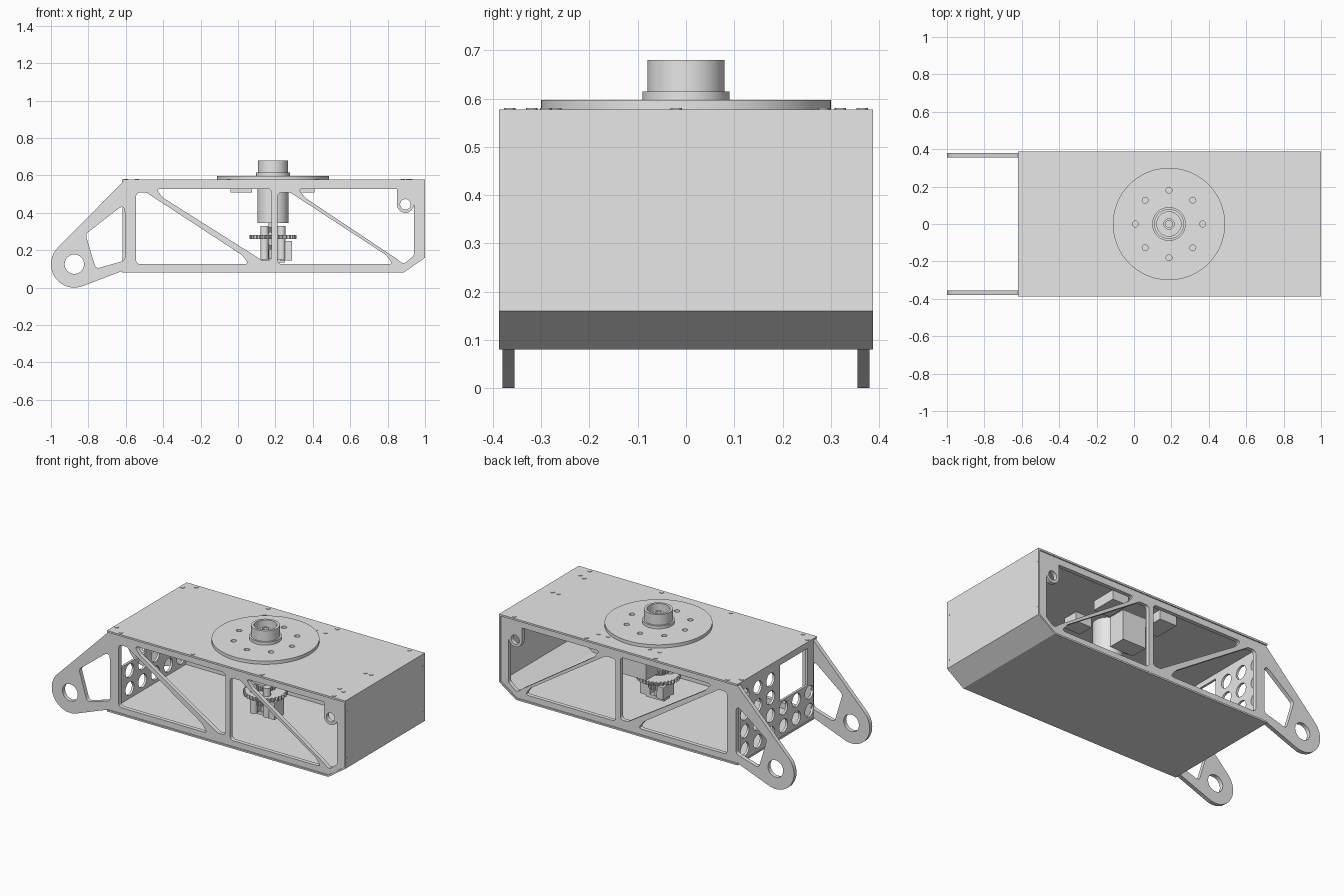
import bpy, bmesh, math
from mathutils import Matrix, Vector

cube = bpy.data.objects.get("Cube")
if cube:
    bpy.data.objects.remove(cube, do_unlink=True)

grey = bpy.data.materials.new("plain grey")
grey.use_nodes = True
grey.diffuse_color = (0.8, 0.8, 0.8, 1)
grey.node_tree.nodes["Principled BSDF"].inputs["Base Color"].default_value = (0.8, 0.8, 0.8, 1)

# Maps from a flat drawing (a, b, depth) to the model's axes
FRONT = Matrix(((1, 0, 0), (0, 0, -1), (0, 1, 0))).to_4x4()   # a = x, b = z
END = Matrix(((0, 0, 1), (1, 0, 0), (0, 1, 0))).to_4x4()      # a = y, b = z
FLAT = Matrix.Identity(4)                                     # a = x, b = y


def add(name, mesh):
    mesh.materials.clear()
    mesh.materials.append(grey)
    ob = bpy.data.objects.new(name, mesh)
    bpy.context.collection.objects.link(ob)
    bpy.ops.object.select_all(action='DESELECT')
    ob.select_set(True)
    bpy.context.view_layer.objects.active = ob
    bpy.ops.object.shade_smooth_by_angle(angle=math.radians(30))
    return ob


def circle(cx, cy, r, n=32, start=0, sweep=360):
    count = n if sweep == 360 else n + 1
    angles = [math.radians(start + sweep * i / n) for i in range(count)]
    return [(cx + r * math.cos(t), cy + r * math.sin(t)) for t in angles]


def rect(a0, b0, a1, b1):
    return [(a0, b0), (a1, b0), (a1, b1), (a0, b1)]


def rounded(points, r=0.025):
    """Polygon with its corners rounded off."""
    out = []
    for i, p in enumerate(points):
        p = Vector(p)
        u, v = Vector(points[i - 1]) - p, Vector(points[(i + 1) % len(points)]) - p
        t = min(r / math.tan(u.angle(v) / 2), 0.45 * u.length, 0.45 * v.length)
        a, b = p + u.normalized() * t, p + v.normalized() * t
        for k in range(7):
            s = k / 6
            q = a * (1 - s) ** 2 + p * (2 * s * (1 - s)) + b * s ** 2
            out.append((q.x, q.y))
    return out


def plate(name, axes, loops, offset, thickness):
    """Extruded sheet; every loop after the first is a hole."""
    cu = bpy.data.curves.new(name, 'CURVE')
    cu.dimensions, cu.fill_mode, cu.extrude = '2D', 'BOTH', thickness / 2
    for loop in loops:
        sp = cu.splines.new('POLY')
        sp.points.add(len(loop) - 1)
        for pt, (a, b) in zip(sp.points, loop):
            pt.co = (a, b, 0, 1)
        sp.use_cyclic_u = True
    tmp = bpy.data.objects.new(name, cu)
    bpy.context.collection.objects.link(tmp)
    bpy.context.view_layer.update()
    dg = bpy.context.evaluated_depsgraph_get()
    mesh = bpy.data.meshes.new_from_object(tmp.evaluated_get(dg))
    bpy.data.objects.remove(tmp, do_unlink=True)
    bm = bmesh.new()
    bm.from_mesh(mesh)
    bmesh.ops.remove_doubles(bm, verts=bm.verts, dist=1e-5)
    bmesh.ops.recalc_face_normals(bm, faces=bm.faces)
    bm.to_mesh(mesh)
    bm.free()
    mesh.transform(Matrix.Translation(axes @ Vector((0, 0, offset))) @ axes)
    return add(name, mesh)


def box(name, x0, x1, y0, y1, z0, z1):
    return plate(name, FLAT, [rect(x0, y0, x1, y1)], (z0 + z1) / 2, z1 - z0)


def rod(name, x, y, r, z0, z1, n=32):
    return plate(name, FLAT, [circle(x, y, r, n)], (z0 + z1) / 2, z1 - z0)


# Truss side frames with the pivot arm at one end
outline = (circle(-0.875, 0.125, 0.125, 28, 135, 154)
           + [(-0.62, 0.088), (0.88, 0.088), (0.99, 0.165), (0.99, 0.566), (-0.615, 0.566)])
windows = [
    [(-0.605, 0.45), (-0.815, 0.285), (-0.76, 0.1), (-0.605, 0.145)],
    [(-0.545, 0.508), (-0.545, 0.125), (0.06, 0.125), (0.02, 0.175), (-0.49, 0.508)],
    [(-0.44, 0.528), (0.18, 0.528), (0.18, 0.145), (0.13, 0.145), (-0.40, 0.48)],
    [(0.212, 0.508), (0.212, 0.125), (0.83, 0.125), (0.79, 0.175), (0.28, 0.508)],
    [(0.32, 0.528), (0.94, 0.528), (0.94, 0.17), (0.885, 0.125), (0.84, 0.16), (0.36, 0.48)],
]
holes = [rounded(w) for w in windows] + [circle(-0.875, 0.125, 0.052)]
lug = [(0.94, 0.535), (0.85, 0.535)] + circle(0.895, 0.445, 0.045, 20, 180, 180)
for side, s in (("front", -1), ("back", 1)):
    plate(side + "_side_frame", FRONT, [outline] + holes, -s * 0.3675, 0.025)
    plate(side + "_lug", FRONT, [lug, circle(0.895, 0.445, 0.028)], -s * 0.3675, 0.025)
    # Narrow corner rails behind each frame
    box(side + "_top_rail", -0.6, 0.98, s * 0.365 - 0.009, s * 0.365 + 0.009, 0.535, 0.566)

# Folded shell: floor, slanted corner and closed end
shell = [(-0.62, 0.08), (0.885, 0.08), (1, 0.16), (1, 0.566),
         (0.99, 0.566), (0.99, 0.165), (0.882, 0.09), (-0.62, 0.09)]
plate("folded_shell", FRONT, [shell], 0, 0.774)

# Top deck
box("top_deck", -0.62, 1.0, -0.387, 0.387, 0.566, 0.577)

# Perforated end panel with an access opening
perforations = [rect(-0.30, 0.31, -0.03, 0.535)]
for col in range(6):
    for row in range(4):
        y, z = 0.31 - col * 0.125, 0.15 + row * 0.11
        if row < 2 or y > 0.04:
            perforations.append(circle(y, z, 0.041, 20))
plate("perforated_end_panel", END, [rect(-0.355, 0.09, 0.355, 0.566)] + perforations, -0.61, 0.014)

# Turntable disc with its bolt holes
CX = 0.187
bolt_holes = [circle(x, y, 0.016, 16) for x, y in circle(CX, 0, 0.18, 8)]
plate("turntable_disc", FLAT, [circle(CX, 0, 0.30, 96), circle(CX, 0, 0.065)] + bolt_holes, 0.587, 0.02)

# Hollow hub with flange, inner seat and axle
plate("hub_flange", FLAT, [circle(CX, 0, 0.09, 64), circle(CX, 0, 0.065, 48)], 0.606, 0.018)
plate("hub_tube", FLAT, [circle(CX, 0, 0.08, 64), circle(CX, 0, 0.065, 48)], 0.6475, 0.065)
rod("hub_seat", CX, 0, 0.066, 0.60, 0.625)
plate("hub_axle", FLAT, [circle(CX, 0, 0.03), circle(CX, 0, 0.018)], 0.64, 0.03)
for i, (x, y) in enumerate(circle(CX, 0, 0.047, 8)):
    rod(f"hub_bolt_{i}", x, y, 0.007, 0.625, 0.632, 8)

# Drive below the deck: housing, gears, shaft and motors
rod("drive_housing", CX, 0, 0.083, 0.345, 0.566, 48)
rod("drive_shaft", CX, 0, 0.025, 0.15, 0.345)


def gear(name, x, y, r, z, h, teeth):
    loop = []
    for i in range(teeth * 4):
        t = 2 * math.pi * i / (teeth * 4)
        q = r if i % 4 < 2 else r * 0.9
        loop.append((x + q * math.cos(t), y + q * math.sin(t)))
    plate(name, FLAT, [loop], z, h)


gear("main_gear", CX, 0, 0.125, 0.27, 0.02, 32)
gear("upper_gear", CX, 0, 0.06, 0.31, 0.03, 18)
gear("lower_gear", CX, 0, 0.06, 0.215, 0.025, 18)
for i, s in enumerate((-1, 1)):
    rod(f"bearing_{i}", CX + s * 0.045, -0.05, 0.022, 0.15, 0.33, 16)
box("motor_block", 0.225, 0.29, -0.06, 0.03, 0.145, 0.25)
box("gear_block", 0.12, 0.165, -0.04, 0.05, 0.155, 0.23)
box("bottom_bridge", 0.13, 0.25, -0.03, 0.03, 0.135, 0.155)
box("back_motor", 0.11, 0.27, 0.12, 0.23, 0.345, 0.53)

# Brackets hanging under the deck
for i, (x0, x1) in enumerate(((-0.04, 0.075), (0.3, 0.41))):
    for j, (y0, y1) in enumerate(((-0.1, 0.0), (0.15, 0.31))):
        box(f"deck_bracket_{i}_{j}", x0, x1, y0, y1, 0.508, 0.566)

# Deck screws along both edges, over the brackets and at the corners
spots = [(x, y) for x in (-0.54, -0.05, 0.42, 0.91) for y in (-0.365, 0.365)]
spots += [(x, y) for x in (-0.02, 0.045, 0.33, 0.395) for y in (0.18, 0.285)]
spots += [(-0.6, 0.32), (-0.6, -0.32), (0.88, -0.02), (0.92, -0.02), (0.88, -0.27), (0.92, -0.29)]
for i, (x, y) in enumerate(spots):
    rod(f"deck_screw_{i}", x, y, 0.012, 0.572, 0.58, 12)

# Screws on the closed end
for i, (y, z) in enumerate((y, z) for y in (-0.367, 0.367) for z in (0.215, 0.497)):
    plate(f"end_screw_{i}", END, [circle(y, z, 0.01, 12)], 0.998, 0.006)
